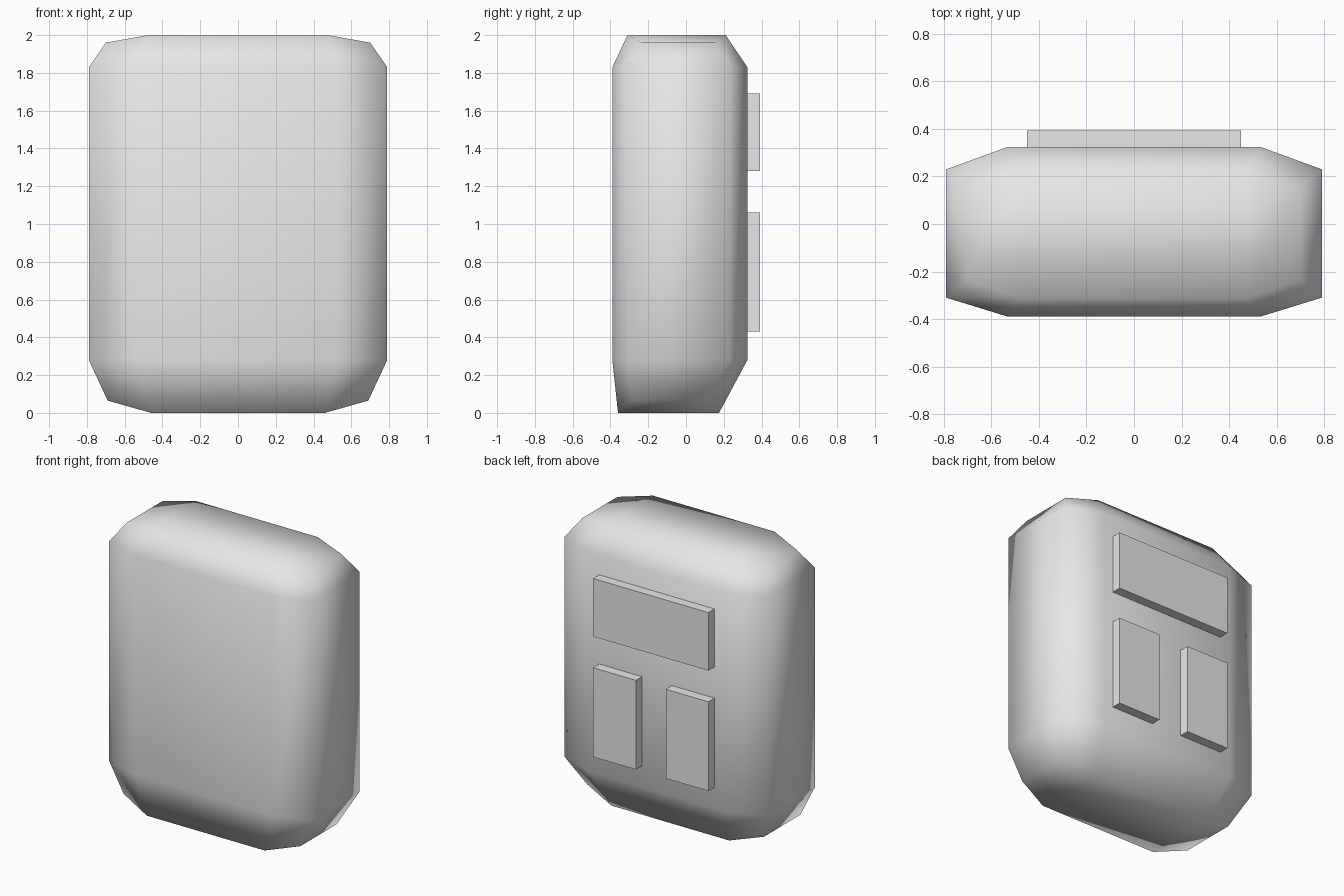
import bpy, bmesh

if "Cube" in bpy.data.objects:
    bpy.data.objects.remove(bpy.data.objects["Cube"], do_unlink=True)

# Single matte grey for the whole model
grey = bpy.data.materials.new("light_grey")
grey.use_nodes = True
colour = (0.8, 0.8, 0.8, 1.0)
grey.diffuse_color = colour
grey.node_tree.nodes["Principled BSDF"].inputs["Base Color"].default_value = colour


def add_object(name, bm, smooth):
    bmesh.ops.recalc_face_normals(bm, faces=bm.faces)
    for face in bm.faces:
        face.smooth = smooth
    mesh = bpy.data.meshes.new(name)
    bm.to_mesh(mesh)
    bm.free()
    mesh.materials.append(grey)
    obj = bpy.data.objects.new(name, mesh)
    bpy.context.collection.objects.link(obj)
    return obj


def octagon(bm, inner, outer):
    """Eight-sided ring; inner and outer are (half width, front y, back y, z)."""
    a, front, back, za = inner
    b, side_front, side_back, zb = outer
    points = [(-a, front, za), (a, front, za), (b, side_front, zb), (b, side_back, zb),
              (a, back, za), (-a, back, za), (-b, side_back, zb), (-b, side_front, zb)]
    return [bm.verts.new(p) for p in points]


# Body: four stacked octagons, tapered at the bottom and the top
bm = bmesh.new()
rings = [
    octagon(bm, (0.46, -0.36, 0.175, 0.0), (0.69, -0.29, 0.115, 0.065)),
    octagon(bm, (0.53, -0.39, 0.325, 0.28), (0.79, -0.31, 0.23, 0.28)),
    octagon(bm, (0.53, -0.39, 0.325, 1.83), (0.79, -0.31, 0.23, 1.83)),
    octagon(bm, (0.475, -0.31, 0.21, 2.0), (0.70, -0.235, 0.155, 1.96)),
]
for low, high in zip(rings, rings[1:]):
    for i in range(8):
        j = (i + 1) % 8
        bm.faces.new((low[i], low[j], high[j], high[i]))
# End caps: flat middle with a sloping panel on each side
for ring in (rings[0], rings[-1]):
    for panel in ((0, 1, 4, 5), (1, 2, 3, 4), (5, 6, 7, 0)):
        bm.faces.new([ring[i] for i in panel])
add_object("body", bm, True)


# Raised rectangular plates on the back
def plate(name, x0, x1, z0, z1, y0=0.32, y1=0.393):
    bm = bmesh.new()
    bmesh.ops.create_cube(bm, size=1.0)
    bmesh.ops.scale(bm, vec=(x1 - x0, y1 - y0, z1 - z0), verts=bm.verts)
    bmesh.ops.translate(bm, vec=((x0 + x1) / 2, (y0 + y1) / 2, (z0 + z1) / 2), verts=bm.verts)
    return add_object(name, bm, False)


plate("upper_back_plate", -0.45, 0.45, 1.28, 1.69)
plate("lower_back_plate_left", 0.117, 0.45, 0.43, 1.06)
plate("lower_back_plate_right", -0.45, -0.117, 0.43, 1.06)
